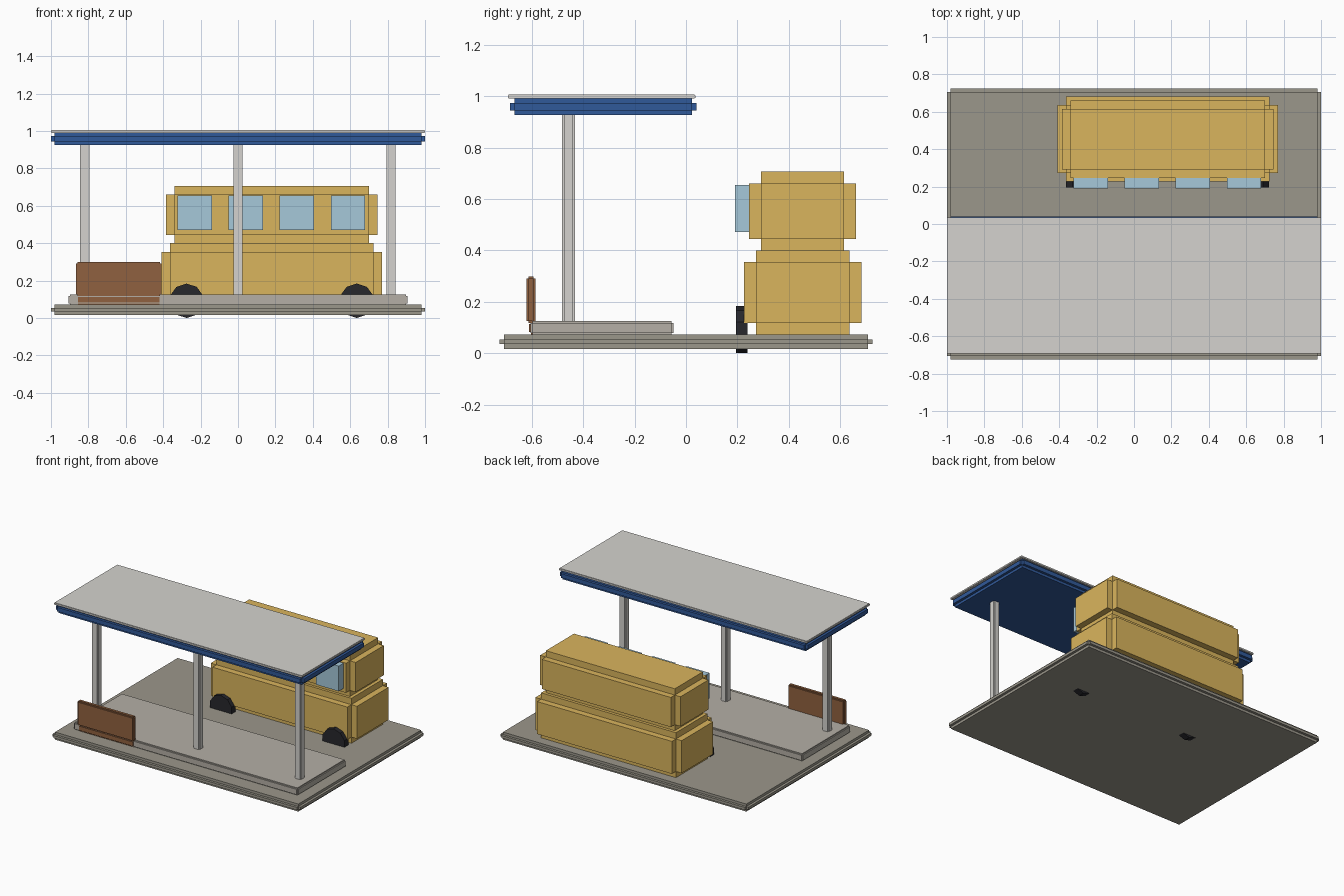
import bpy, bmesh, math
from mathutils import Vector, Matrix

if "Cube" in bpy.data.objects:
    bpy.data.objects.remove(bpy.data.objects["Cube"])


def material(name, rgb):
    m = bpy.data.materials.new(name)
    m.diffuse_color = (*rgb, 1)
    m.use_nodes = True
    m.node_tree.nodes["Principled BSDF"].inputs["Base Color"].default_value = m.diffuse_color
    return m


CONCRETE = material("concrete", (0.33, 0.31, 0.26))
PAVING = material("paving", (0.46, 0.43, 0.38))
METAL = material("pale_metal", (0.66, 0.65, 0.62))
BLUE = material("blue", (0.03, 0.10, 0.32))
YELLOW = material("yellow", (0.70, 0.46, 0.11))
GLASS = material("glass", (0.38, 0.58, 0.70))
WOOD = material("wood", (0.28, 0.12, 0.05))
RUBBER = material("rubber", (0.02, 0.02, 0.025))


def finish(name, bm, mat):
    mesh = bpy.data.meshes.new(name)
    bm.to_mesh(mesh)
    bm.free()
    mesh.materials.append(mat)
    obj = bpy.data.objects.new(name, mesh)
    bpy.context.collection.objects.link(obj)
    return obj


def box(name, mat, x, y, z, notch=0.0):
    """Box spanning the given ranges, with square notches cut along every edge."""
    lo, hi = Vector((x[0], y[0], z[0])), Vector((x[1], y[1], z[1]))
    size = hi - lo - Vector((2 * notch,) * 3)
    bm = bmesh.new()
    bmesh.ops.create_cube(bm, size=1, matrix=Matrix.Translation((lo + hi) / 2)
                          @ Matrix.Diagonal((*size, 1)))
    if notch:
        # push each face of the core outwards on its own
        bm.normal_update()
        plates = bmesh.ops.extrude_discrete_faces(bm, faces=bm.faces[:])["faces"]
        for f in plates:
            f.normal_update()
        for f in plates:
            bmesh.ops.translate(bm, verts=f.verts[:], vec=f.normal * notch)
    return finish(name, bm, mat)


def wheel(name, x):
    bm = bmesh.new()
    bmesh.ops.create_cone(bm, cap_ends=True, segments=10, radius1=0.092, radius2=0.092,
                          depth=0.045,
                          matrix=Matrix.Translation((x, 0.217, 0.092))
                          @ Matrix.Rotation(math.pi / 2, 4, 'X'))
    finish(name, bm, RUBBER)


# Ground slab and raised waiting platform
box("road_slab", CONCRETE, (-1, 1), (-0.725, 0.725), (0.017, 0.072), 0.018)
box("platform", PAVING, (-0.905, 0.905), (-0.605, -0.048), (0.07, 0.125), 0.008)

# Shelter posts and roof
for i, x in enumerate((-0.82, 0, 0.818)):
    box(f"shelter_post_{i + 1}", METAL, (x - 0.025, x + 0.025), (-0.482, -0.432),
        (0.115, 0.935), 0.007)
box("roof_fascia", BLUE, (-1, 1), (-0.685, 0.041), (0.926, 0.992), 0.018)
box("roof_sheet", METAL, (-1, 1), (-0.693, 0.036), (0.99, 1.006), 0.003)

# Bench
box("bench_back", WOOD, (-0.865, -0.41), (-0.62, -0.585), (0.118, 0.298), 0.008)
box("bench_seat", WOOD, (-0.865, -0.41), (-0.611, -0.45), (0.073, 0.122), 0.009)

# Bus body
box("bus_lower_body", YELLOW, (-0.41, 0.77), (0.226, 0.682), (0.071, 0.40), 0.046)
box("bus_upper_body", YELLOW, (-0.386, 0.746), (0.245, 0.661), (0.398, 0.706), 0.046)

# Bus windows and wheels on the platform side
for i in range(4):
    x = -0.231 + 0.273 * i
    box(f"bus_window_{i + 1}", GLASS, (x - 0.092, x + 0.092), (0.19, 0.25), (0.471, 0.655))
for i, x in enumerate((-0.275, 0.635)):
    wheel(f"bus_wheel_{i + 1}", x)
